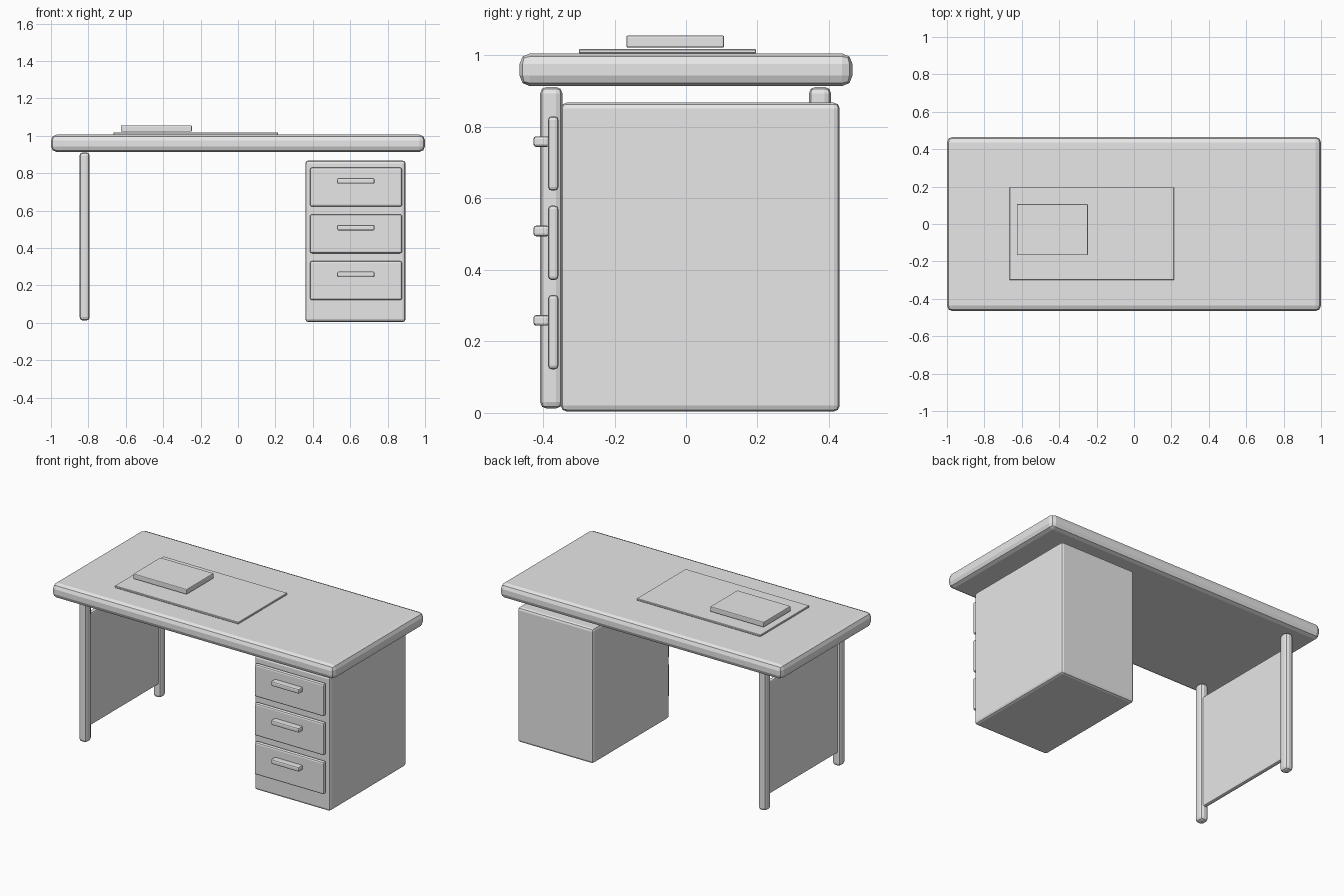
import bpy
from mathutils import Vector

default = bpy.data.objects.get("Cube")
if default:
    bpy.data.objects.remove(default, do_unlink=True)

# Single flat grey
grey = bpy.data.materials.new("plain grey")
grey.use_nodes = True
grey.diffuse_color = (0.8, 0.8, 0.8, 1)
grey.node_tree.nodes["Principled BSDF"].inputs["Base Color"].default_value = (0.8, 0.8, 0.8, 1)


def box(name, x, y, z, bevel=0.0, segments=2):
    """Box spanning the given (min, max) ranges, with rounded edges."""
    low, high = map(Vector, zip(x, y, z))
    bpy.ops.mesh.primitive_cube_add(size=1, location=(low + high) / 2)
    obj = bpy.context.object
    obj.name = name
    obj.scale = high - low
    bpy.ops.object.transform_apply(location=False, rotation=False, scale=True)
    obj.data.materials.append(grey)
    if bevel:
        mod = obj.modifiers.new("rounded edges", "BEVEL")
        mod.width = bevel
        mod.segments = segments
    return obj


# Desk top with a mat and a closed book lying on it
box("desk_top", (-1, 1), (-0.466, 0.466), (0.914, 1.006), 0.03)
box("desk_mat", (-0.665, 0.213), (-0.3, 0.196), (1.006, 1.018), 0.002, 1)
box("book", (-0.626, -0.247), (-0.167, 0.107), (1.022, 1.056), 0.005)

# Drawer cabinet
box("cabinet", (0.36, 0.896), (-0.35, 0.43), (0.004, 0.868), 0.016)

# Three drawers, each with a bar handle
for i, bottom in enumerate((0.622, 0.372, 0.122)):
    box(f"drawer_front_{i + 1}", (0.385, 0.877), (-0.386, -0.357),
        (bottom, bottom + 0.208), 0.01)
    box(f"drawer_handle_{i + 1}", (0.53, 0.73), (-0.427, -0.382),
        (bottom + 0.122, bottom + 0.152), 0.008)

# Two legs joined by a side panel
for name, y in (("front_leg", -0.377), ("back_leg", 0.375)):
    box(name, (-0.847, -0.793), (y - 0.031, y + 0.031), (0.012, 0.912), 0.018)
box("side_panel", (-0.833, -0.807), (-0.36, 0.36), (0.1, 0.82), 0.008)
